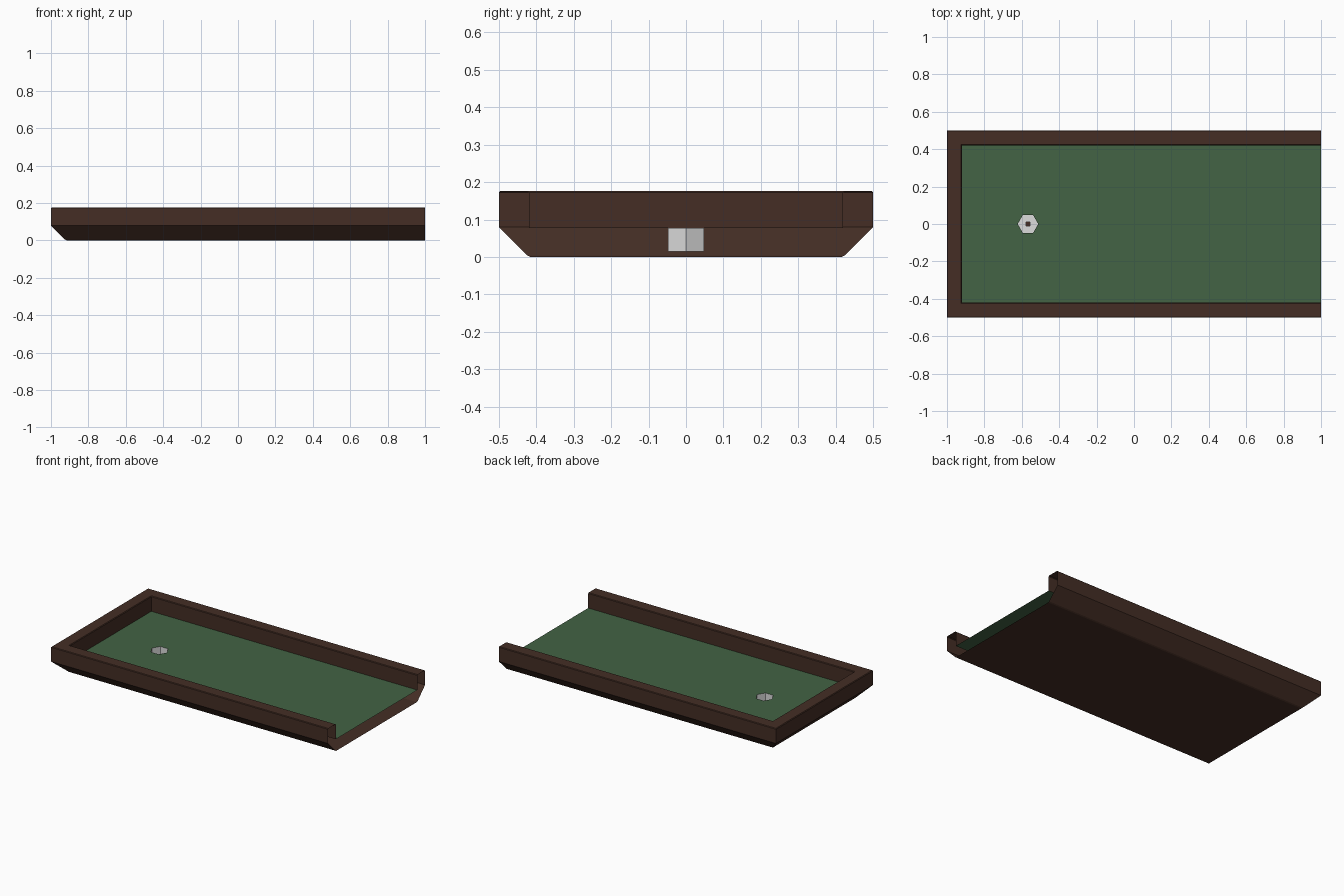
import bpy, bmesh, math

if "Cube" in bpy.data.objects:
    bpy.data.objects.remove(bpy.data.objects["Cube"])

FLOOR, TOP, CUP_Z = 0.0775, 0.1765, 0.014
CUP_X, CUP_R = -0.567, 0.055


def material(name, rgb):
    m = bpy.data.materials.new(name)
    m.diffuse_color = (*rgb, 1)
    m.use_nodes = True
    m.node_tree.nodes["Principled BSDF"].inputs["Base Color"].default_value = m.diffuse_color
    return m


brown = material("dark wood brown", (0.058, 0.027, 0.018))
green = material("felt green", (0.056, 0.126, 0.058))
white = material("cup white", (0.72, 0.72, 0.72))


def finish(bm, name, mat):
    me = bpy.data.meshes.new(name)
    bm.to_mesh(me)
    bm.free()
    me.materials.append(mat)
    ob = bpy.data.objects.new(name, me)
    bpy.context.collection.objects.link(ob)
    return ob


def loop(bm, pts):
    vs = [bm.verts.new(p) for p in pts]
    es = [bm.edges.new((vs[i], vs[(i + 1) % len(vs)])) for i in range(len(vs))]
    return vs, es


def ngon(n, r, z, turn=0.0):
    return [(CUP_X + r * math.cos(turn + math.tau * i / n),
             r * math.sin(turn + math.tau * i / n), z) for i in range(n)]


def plate_with_hole(bm, outer_edges, inner_edges):
    bmesh.ops.triangle_fill(bm, use_beauty=True, edges=outer_edges + inner_edges,
                            normal=(0, 0, 1))
    for f in bm.faces:
        f.normal_update()
        if f.normal.z < -0.5:
            f.normal_flip()


# Wooden frame: one profile (inset, height) swept round three sides, open at +x
b = 0.004
profile = [(0.08, FLOOR), (0.08, TOP - b), (0.08 - b, TOP), (b, TOP),
           (0, TOP - b), (0, 0.08), (0.08 - b, b), (0.08 + b, 0)]
bm = bmesh.new()
rings = []
for i, z in profile:
    y = 0.5 - i
    rings.append([bm.verts.new(p) for p in
                  ((1, -y, z), (-1 + i, -y, z), (-1 + i, y, z), (1, y, z))])
for r0, r1 in zip(rings, rings[1:]):
    for j in range(3):
        bm.faces.new((r0[j], r0[j + 1], r1[j + 1], r1[j]))
bm.faces.new(rings[-1])
finish(bm, "wooden_frame", brown)

# Green playing surface with a hexagonal opening
bm = bmesh.new()
_, outer = loop(bm, [(-0.92, -0.42, FLOOR), (1, -0.42, FLOOR),
                     (1, 0.42, FLOOR), (-0.92, 0.42, FLOOR)])
_, inner = loop(bm, ngon(6, CUP_R, FLOOR))
plate_with_hole(bm, outer, inner)
finish(bm, "green_surface", green)

# Sunken cup with a small square flag socket in its floor
bm = bmesh.new()
low, low_edges = loop(bm, ngon(6, CUP_R, CUP_Z))
_, socket = loop(bm, ngon(4, 0.014, CUP_Z, math.pi / 4))
plate_with_hole(bm, low_edges, socket)
high = [bm.verts.new(p) for p in ngon(6, CUP_R, FLOOR)]
for i in range(6):
    k = (i + 1) % 6
    bm.faces.new((high[i], high[k], low[k], low[i]))
finish(bm, "hole_cup", white)
